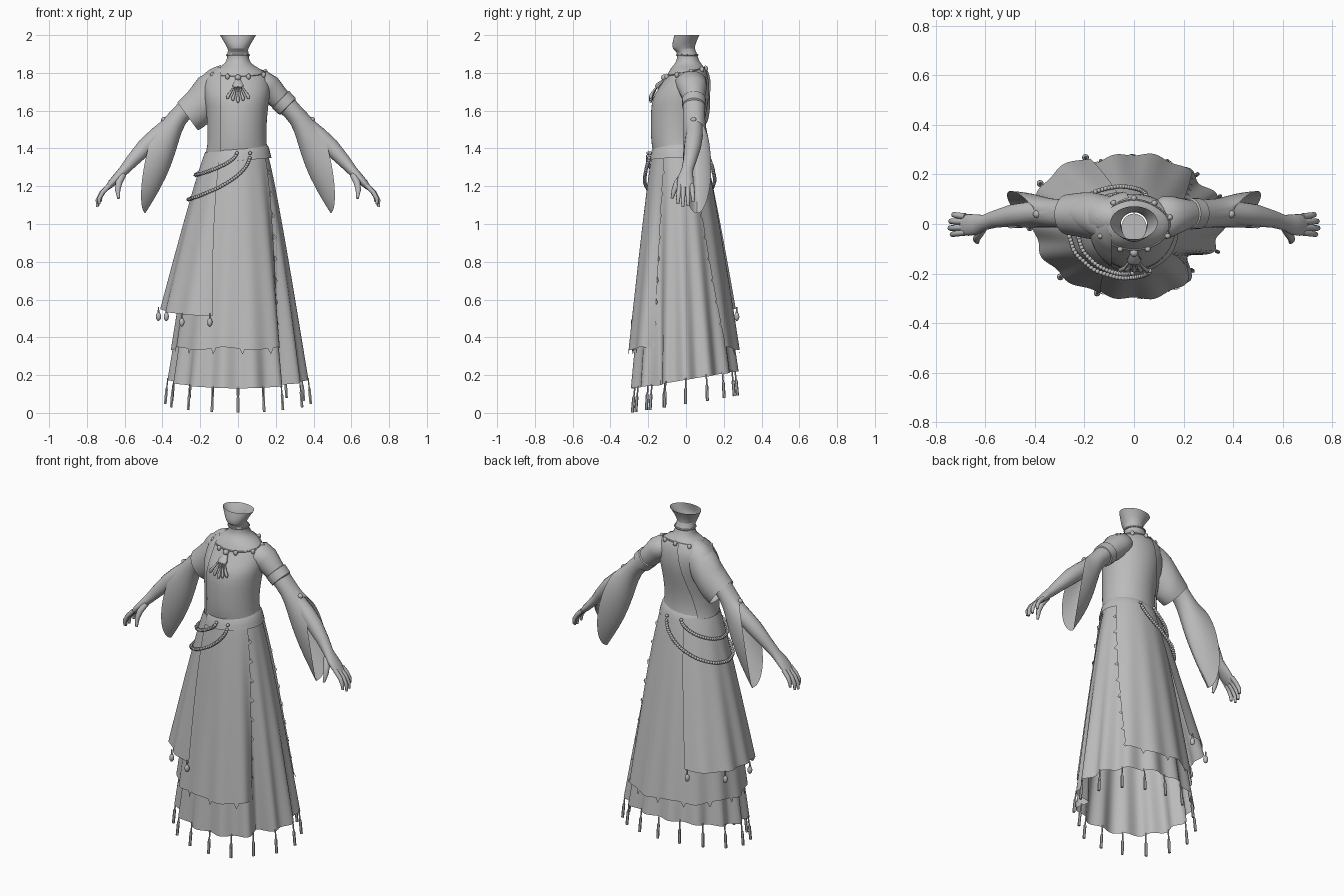
import bpy, bmesh, math
from mathutils import Vector, Matrix

if "Cube" in bpy.data.objects:
    bpy.data.objects.remove(bpy.data.objects["Cube"])

TAU = 2 * math.pi
grey = bpy.data.materials.new("plain_grey")
grey.diffuse_color = (0.5, 0.5, 0.5, 1)
grey.use_nodes = True
grey.node_tree.nodes["Principled BSDF"].inputs["Base Color"].default_value = grey.diffuse_color


def finish(name, bm, subsurf=0):
    bmesh.ops.recalc_face_normals(bm, faces=bm.faces)
    me = bpy.data.meshes.new(name)
    bm.to_mesh(me)
    bm.free()
    me.materials.append(grey)
    for p in me.polygons:
        p.use_smooth = True
    me.set_sharp_from_angle(angle=math.radians(50))
    ob = bpy.data.objects.new(name, me)
    bpy.context.collection.objects.link(ob)
    if subsurf:
        mod = ob.modifiers.new("smooth", 'SUBSURF')
        mod.levels = mod.render_levels = subsurf
    return ob


def add_loft(bm, rings, closed=True, cap=False):
    vs = [[bm.verts.new(p) for p in r] for r in rings]
    n = len(rings[0])
    for a, b in zip(vs, vs[1:]):
        for i in range(n if closed else n - 1):
            j = (i + 1) % n
            bm.faces.new((a[i], a[j], b[j], b[i]))
    if cap:
        bm.faces.new(vs[0])
        bm.faces.new(vs[-1])


def loft(name, rings, closed=True, cap=False, subsurf=0):
    bm = bmesh.new()
    add_loft(bm, rings, closed, cap)
    return finish(name, bm, subsurf)


def add_tube(bm, pts, radii, n=10, flat=None):
    # flat: per-point widening across the tube
    pts = [Vector(p) for p in pts]
    rings = []
    for i, (p, r) in enumerate(zip(pts, radii)):
        d = (pts[min(i + 1, len(pts) - 1)] - pts[max(i - 1, 0)]).normalized()
        side = Vector((0, 1, 0)) if abs(d.y) < 0.9 else Vector((1, 0, 0))
        u = (side - d * side.dot(d)).normalized()
        v = d.cross(u)
        w = r * (flat[i] if flat else 1)
        rings.append([p + u * w * math.cos(TAU * k / n) + v * r * math.sin(TAU * k / n) for k in range(n)])
    add_loft(bm, rings, cap=True)


def add_bead(bm, p, r, stretch=1.0):
    bmesh.ops.create_icosphere(bm, subdivisions=2 if r > 0.012 else 1, radius=r,
                               matrix=Matrix.Translation(p) @ Matrix.Diagonal((1, 1, stretch, 1)))


# torso, neck and jaw: z, half width, front y, back y
BODY = [(1.36, .163, -.17, .10), (1.41, .152, -.183, .09), (1.5, .15, -.188, .09), (1.6, .157, -.187, .11),
        (1.67, .168, -.178, .122), (1.72, .172, -.145, .124), (1.77, .165, -.11, .12), (1.81, .14, -.09, .108),
        (1.83, .10, -.076, .096), (1.85, .07, -.058, .08), (1.87, .058, -.048, .066), (1.915, .055, -.045, .055),
        (1.925, .052, -.075, .045), (1.96, .072, -.072, .052), (2.0, .096, -.062, .072)]


def body(z):
    for a, b in zip(BODY, BODY[1:]):
        if z <= b[0]:
            t = (z - a[0]) / (b[0] - a[0])
            return [p + (q - p) * t for p, q in zip(a, b)][1:]
    return BODY[-1][1:]


def body_point(z, a, off=0.0):
    rx, f, b = body(z)
    return Vector(((rx + off) * math.cos(a), (f + b) / 2 + ((b - f) / 2 + off) * math.sin(a), z))


loft("torso", [[body_point(r[0], TAU * k / 32) for k in range(32)] for r in BODY], subsurf=1)
bm = bmesh.new()
bm.faces.new([bm.verts.new(body_point(1.93, TAU * k / 24, -.004)) for k in range(24)])
finish("neck_floor", bm)

# tunic half draped over one shoulder, its back edge slanting
rings = []
for i in range(14):
    u = i / 13
    z = 1.38 + .45 * u
    w = body(z)[0] + .01
    a0 = math.acos((-.12 + .10 * u) / w)
    a1 = TAU - math.acos(max(-.95, -.09 / w))
    rings.append([body_point(z, a0 + (a1 - a0) * k / 24, .011) for k in range(25)])
loft("tunic_half", rings, closed=False)

# waist sash
loft("sash", [[Vector(((.163 + o) * math.cos(a), -.04 + (.141 + o) * math.sin(a), z + .015 * math.cos(a)))
               for a in [TAU * k / 40 for k in range(40)]]
              for z, o in ((1.335, .014), (1.36, .008), (1.39, 0), (1.405, -.01))])

# skirt layers: top z, hem z, rx, front y, back y (top, hem), power, fold size, back corner flare
UNDER = (1.38, .13, .155, .362, -.165, -.285, .085, .285, .85, .05, 0)
OVER = (1.38, .34, .165, .347, -.178, -.303, .10, .283, .85, .022, 0)
APRON = (1.38, .53, .174, .408, -.187, -.295, .108, .285, .9, .022, .1)


def skirt_point(s, a, z, off=0.0):
    t = max(0, (s[0] - z) / (s[0] - s[1]))
    e = t ** s[8]
    rx, f, b = (s[i] + (s[i + 1] - s[i]) * e for i in (2, 4, 6))
    k = 1 + s[9] * t * math.cos(14 * a)
    gap = (math.degrees(a) - 324 + 180) % 360 - 180
    k -= .2 * min(t, (1.38 - z) / 1.04) * math.exp(-(gap / 11) ** 2)  # deep pleat at the open edge
    if math.sin(a) > 0:
        k += s[10] * t * math.sin(2 * a) ** 2
    return Vector(((rx * k + off) * math.cos(a), (f + b) / 2 + ((b - f) / 2 * k + off) * math.sin(a), z))


def skirt(name, s, hem, top_arc, hem_arc, n, closed=False):
    rings = []
    for i in range(21):
        u = i / 20
        a0, a1 = (math.radians(p + (q - p) * u) for p, q in zip(top_arc, hem_arc))
        angles = [a0 + (a1 - a0) * k / n for k in range(n if closed else n + 1)]
        rings.append([skirt_point(s, a, s[0] + (hem(a) - s[0]) * u) for a in angles])
    return loft(name, rings, closed)


def under_hem(a):
    return .13 + .045 * (1 + math.sin(a))


skirt("under_skirt", UNDER, under_hem, (0, 360), (0, 360), 140, True)
skirt("over_skirt", OVER, lambda a: .34 + .008 * math.cos(7 * a), (28, 328), (48, 318), 110)
skirt("side_apron", APRON, lambda a: .55 - .04 * max(0, -math.sin(a)), (108, 238), (115, 251), 60)

# hem tassels
bm = bmesh.new()
for k in range(16):
    a = math.radians(270 + 22.5 * k)
    p = skirt_point(UNDER, a, under_hem(a) + .01)
    out = Vector((math.cos(a), math.sin(a), 0)) * .014
    add_tube(bm, [p, p + out * .4 - Vector((0, 0, .05)), p + out * .5 - Vector((0, 0, .06)),
                  p + out - Vector((0, 0, .138))], [.004, .004, .008, .008], 6)
finish("hem_tassels", bm)

# pointed tabs along the open edges and hem of the over skirt
bm = bmesh.new()
for i in range(9):
    u = .1 + .88 * i / 8
    z = 1.38 - 1.04 * u
    for a, da in ((328 - 10 * u, 4), (28 + 20 * u, -4)):
        a = math.radians(a)
        tip = skirt_point(OVER, a + math.radians(da) * (1.5 - u), z - .005, .006)
        tri = [skirt_point(OVER, a, z + d, .003) for d in (.018, -.018)] + [tip]
        bm.faces.new([bm.verts.new(p) for p in tri])
for k in range(10):
    a = math.radians(65 + 235 * k / 9)
    tri = [skirt_point(OVER, a + d, .345, .002) for d in (-.05, .05)] + [skirt_point(OVER, a, .31, .002)]
    bm.faces.new([bm.verts.new(p) for p in tri])
finish("skirt_tabs", bm)

# drop beads on the apron hem
bm = bmesh.new()
for deg in (117, 148, 182, 225, 249):
    p = skirt_point(APRON, math.radians(deg), .51 if deg < 200 else .48)
    add_bead(bm, p, .014, 1.7)
    add_tube(bm, [p + Vector((0, 0, .02)), p + Vector((0, 0, .05))], [.006, .003], 6)
finish("apron_drops", bm)

# two pearl strands swagged around the hip
bm = bmesh.new()
for a0, a1, drop, n in ((268, 105, .115, 48), (290, 75, .245, 72)):
    for i in range(n + 1):
        u = (1 - math.cos(math.pi * i / n)) * .25 + .5 * i / n
        a = math.radians(a0 + (a1 - a0) * u)
        z = 1.375 - drop * max(0, math.sin(math.pi * u)) ** .6
        add_bead(bm, skirt_point(APRON, a, z, .011), .0108)
finish("pearl_strands", bm)


# necklace, choker and fan pendant
def neckline(a):
    return 1.806 + .022 * math.sin(a)


bm = bmesh.new()
for k in range(9):
    a = TAU * k / 9 + math.pi / 2
    add_bead(bm, body_point(neckline(a) - .005, a, .004), .0122, 1.3)
add_tube(bm, [body_point(neckline(TAU * k / 32), TAU * k / 32, .001) for k in range(33)], [.004] * 33, 6)
add_tube(bm, [body_point(1.895, TAU * k / 32, .002) for k in range(33)], [.005] * 33, 6)
add_bead(bm, (0, -.116, 1.775), .017)
add_tube(bm, [(0, -.115, 1.765), (0, -.145, 1.735), (0, -.155, 1.72)], [.012, .03, .026], 10, [.5] * 3)
for i in range(-2, 3):
    z = 1.65 + .01 * abs(i)
    add_tube(bm, [(i * .011, -.155, 1.725), (i * .019, -.176, z + .03), (i * .027, -.187, z + .005),
                  (i * .028, -.188, z - .008)], [.004, .006, .010, .004], 8)
finish("necklace", bm)


def hang(name, sections, s, bulge=0.0):
    # cloth sleeve from (top x, z, bottom x, z, half y, centre y) sections
    rings = []
    for i, (tx, tz, bx, bz, hy, cy) in enumerate(sections):
        f = bulge * (i / (len(sections) - 1)) ** 2
        ring = []
        for k in range(28):
            a = TAU * k / 28
            c, w = (1 + math.cos(a)) / 2, math.sin(a)
            ring.append(Vector((s * (bx + (tx - bx) * c + f * abs(w)), cy + hy * w, bz + (tz - bz) * c)))
        rings.append(ring)
    return loft(name, rings, subsurf=1)


hang("short_sleeve", [(.09, 1.842, .12, 1.58, .09, .025), (.15, 1.825, .15, 1.54, .096, .03),
                      (.20, 1.777, .172, 1.52, .095, .035), (.25, 1.715, .192, 1.505, .09, .037),
                      (.322, 1.645, .212, 1.495, .082, .038)], -1)

BELL = [(.275, 1.69, .215, 1.595, .06, .042), (.33, 1.625, .285, 1.535, .056, .043),
        (.37, 1.58, .315, 1.43, .06, .046), (.39, 1.56, .35, 1.31, .066, .052),
        (.40, 1.55, .41, 1.18, .072, .057), (.40, 1.545, .487, 1.055, .076, .058)]

for s, side in ((1, "left"), (-1, "right")):
    # shoulder, arm and palm in one tube, then fingers
    bm = bmesh.new()
    arm = ((.08, .02, 1.755), (.125, .025, 1.745), (.165, .035, 1.72), (.21, .04, 1.672), (.28, .045, 1.605),
           (.38, .045, 1.51), (.43, .043, 1.465), (.49, .035, 1.41), (.56, .02, 1.335), (.605, .006, 1.283),
           (.64, -.002, 1.247), (.67, -.004, 1.215), (.695, -.004, 1.187))
    add_tube(bm, [(s * x, y, z) for x, y, z in arm],
             [.05, .07, .07, .061, .05, .043, .046, .045, .035, .027, .023, .02, .012], 16,
             [1.3, 1.25, 1.1, 1, 1, 1, 1, 1, 1, 1.15, 1.8, 2.2, 3])
    for y, l in ((.034, .8), (.01, 1), (-.015, 1.05), (-.038, .9)):
        add_tube(bm, [(s * .68, y * .9, 1.205), (s * (.68 + .04 * l), y, 1.2 - .035 * l),
                      (s * (.68 + .06 * l), y * 1.1, 1.2 - .07 * l), (s * (.68 + .062 * l), y * 1.1, 1.2 - .105 * l)],
                 [.013, .0125, .011, .007], 8)
    add_tube(bm, [(s * .61, -.015, 1.26), (s * .63, -.045, 1.22), (s * .637, -.062, 1.18), (s * .632, -.075, 1.135)],
             [.018, .018, .014, .007], 8)
    finish(side + "_arm", bm)

    # bell sleeve hanging from the elbow
    hang(side + "_bell_sleeve", BELL, s, .055)
    bm = bmesh.new()
    add_bead(bm, (s * .392, .04, 1.552), .016)
    finish(side + "_elbow_bead", bm)

# band on the bare upper arm
bm = bmesh.new()
add_tube(bm, [(x, .042, z) for x, z in ((.222, 1.662), (.226, 1.658), (.262, 1.623), (.266, 1.619))],
         [.056, .064, .062, .053], 20)
finish("arm_band", bm)
